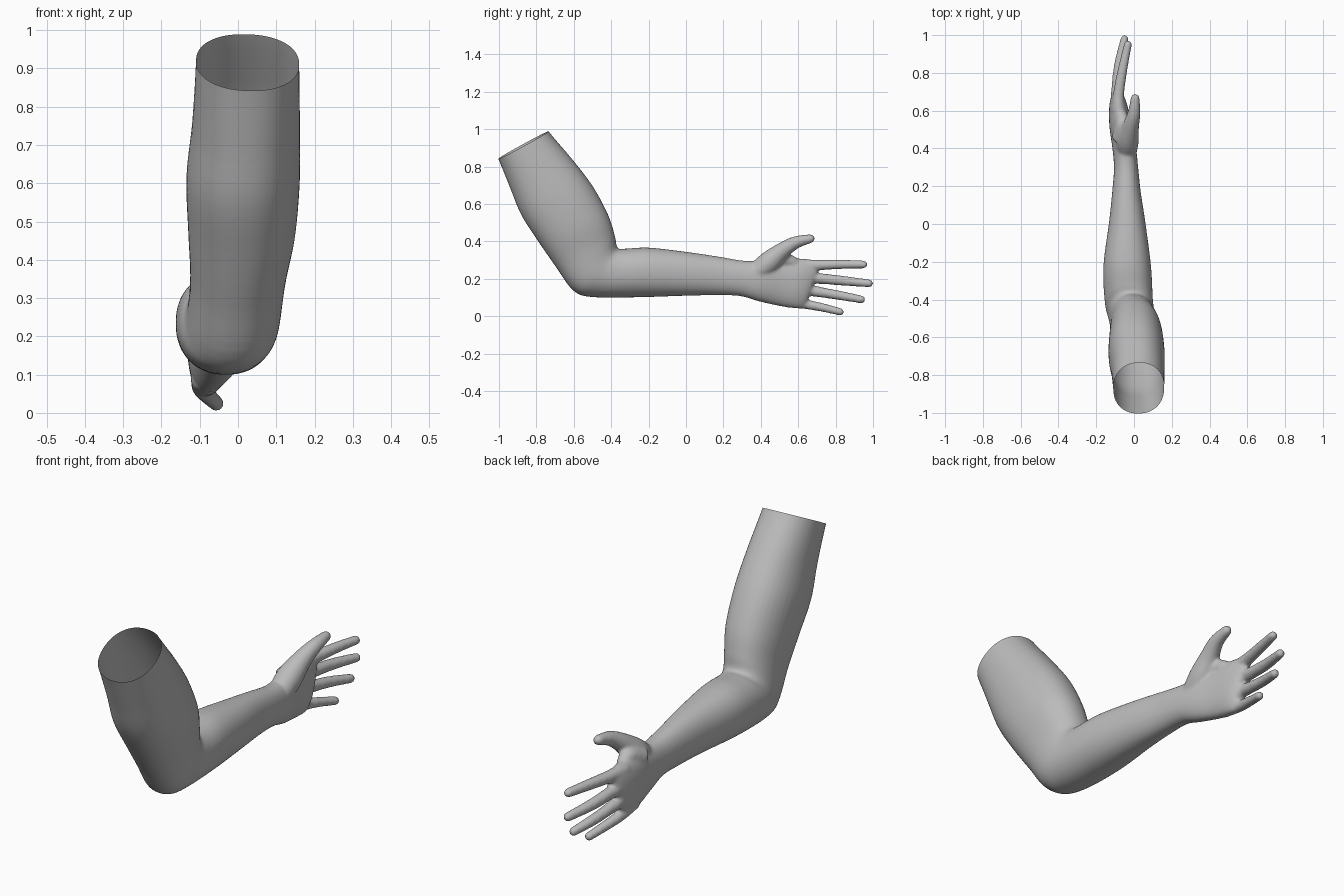
import bpy, bmesh, math
from mathutils import Vector

if "Cube" in bpy.data.objects:
    bpy.data.objects.remove(bpy.data.objects["Cube"])

bm = bmesh.new()
SEG = 40


def spline(rows, steps):
    """Catmull-Rom interpolation of rows of numbers."""
    out = []
    for i in range(len(rows) - 1):
        p0, p1 = rows[max(i - 1, 0)], rows[i]
        p2, p3 = rows[i + 1], rows[min(i + 2, len(rows) - 1)]
        for s in range(steps):
            t = s / steps
            out.append([0.5 * (2 * b + (c - a) * t + (2 * a - 5 * b + 4 * c - d) * t * t
                               + (3 * b - a - 3 * c + d) * t ** 3)
                        for a, b, c, d in zip(p0, p1, p2, p3)])
    return out + [list(rows[-1])]


def skin(rings):
    """Closed tube through rings of points."""
    vs = [[bm.verts.new(p) for p in r] for r in rings]
    for r, q in zip(vs, vs[1:]):
        for i in range(SEG):
            j = (i + 1) % SEG
            bm.faces.new((r[i], r[j], q[j], q[i]))
    bm.faces.new(vs[0][::-1])
    bm.faces.new(vs[-1])


def limb(rows, power=2.2, steps=5):
    """Rows: upper y, z; lower y, z; x min, x max."""
    rings = []
    for ay, az, by, bz, x0, x1 in spline(rows, steps):
        a, b = Vector(((x0 + x1) / 2, ay, az)), Vector(((x0 + x1) / 2, by, bz))
        ring = []
        for i in range(SEG):
            t = 2 * math.pi * i / SEG
            c, s = [math.copysign(abs(v) ** (2 / power), v) for v in (math.cos(t), math.sin(t))]
            ring.append((a + b) / 2 + (a - b) / 2 * c + Vector(((x1 - x0) / 2 * s, 0, 0)))
        rings.append(ring)
    skin(rings)


def finger(rows):
    """Rows: x, y, z, radius; rounded tip."""
    pts = spline(rows, 5)
    end = Vector(pts[-1][:3])
    d = (end - Vector(pts[-2][:3])).normalized()
    r = pts[-1][3]
    for k in range(1, 6):
        a = k * math.pi / 2 / 5.3
        pts.append([*(end + d * r * math.sin(a)), r * math.cos(a)])
    rings = []
    for i, p in enumerate(pts):
        t = (Vector(pts[min(i + 1, len(pts) - 1)][:3]) - Vector(pts[max(i - 1, 0)][:3])).normalized()
        u = Vector((1, 0, 0))
        u = (u - t * u.dot(t)).normalized()
        v = t.cross(u)
        rings.append([Vector(p[:3]) + p[3] * (u * math.cos(2 * math.pi * k / SEG)
                      + v * math.sin(2 * math.pi * k / SEG)) for k in range(SEG)])
    skin(rings)


# upper arm, elbow, forearm and palm
limb([
    (-0.79, 1.08, -1.05, 0.94, -0.11, 0.16),
    (-0.735, 0.99, -1.005, 0.845, -0.11, 0.16),
    (-0.60, 0.83, -0.938, 0.68, -0.12, 0.162),
    (-0.495, 0.69, -0.88, 0.54, -0.135, 0.162),
    (-0.415, 0.54, -0.79, 0.40, -0.13, 0.15),
    (-0.38, 0.43, -0.70, 0.27, -0.125, 0.125),
    (-0.365, 0.365, -0.60, 0.135, -0.135, 0.11),
    (-0.32, 0.362, -0.49, 0.102, -0.155, 0.10),
    (-0.195, 0.367, -0.25, 0.102, -0.162, 0.09),
    (0.02, 0.342, 0.0, 0.11, -0.132, 0.06),
    (0.18, 0.318, 0.17, 0.113, -0.115, 0.035),
    (0.31, 0.297, 0.29, 0.108, -0.106, 0.022),
    (0.42, 0.298, 0.39, 0.08, -0.115, 0.01),
    (0.53, 0.308, 0.50, 0.055, -0.13, -0.015),
    (0.63, 0.308, 0.58, 0.043, -0.132, -0.03),
    (0.685, 0.298, 0.62, 0.042, -0.125, -0.045),
    (0.715, 0.285, 0.64, 0.055, -0.11, -0.06),
])

# fingers: index, middle, ring, little
finger([(-0.085, 0.60, 0.27, 0.035), (-0.08, 0.70, 0.274, 0.029),
        (-0.058, 0.83, 0.278, 0.025), (-0.032, 0.95, 0.277, 0.021)])
finger([(-0.092, 0.60, 0.205, 0.036), (-0.092, 0.70, 0.203, 0.029),
        (-0.08, 0.84, 0.19, 0.026), (-0.05, 0.98, 0.176, 0.021)])
finger([(-0.092, 0.60, 0.145, 0.035), (-0.094, 0.69, 0.133, 0.028),
        (-0.08, 0.82, 0.112, 0.025), (-0.052, 0.938, 0.09, 0.021)])
finger([(-0.09, 0.53, 0.09, 0.034), (-0.094, 0.64, 0.065, 0.026),
        (-0.08, 0.73, 0.047, 0.023), (-0.056, 0.825, 0.024, 0.02)])
# thumb and its fleshy base
finger([(-0.04, 0.36, 0.22, 0.05), (-0.035, 0.44, 0.285, 0.06), (-0.018, 0.515, 0.35, 0.045),
        (0.0, 0.585, 0.394, 0.034), (0.006, 0.665, 0.415, 0.024)])
finger([(-0.07, 0.45, 0.27, 0.05), (-0.06, 0.52, 0.30, 0.042), (-0.065, 0.57, 0.29, 0.032)])

bmesh.ops.recalc_face_normals(bm, faces=bm.faces)
mesh = bpy.data.meshes.new("arm")
bm.to_mesh(mesh)
bm.free()
arm = bpy.data.objects.new("arm", mesh)
bpy.context.collection.objects.link(arm)

# fuse into one soft skin
fuse = arm.modifiers.new("fuse", 'REMESH')
fuse.mode = 'VOXEL'
fuse.voxel_size = 0.008
soft = arm.modifiers.new("soften", 'SMOOTH')
soft.factor = 0.5
soft.iterations = 7
dg = bpy.context.evaluated_depsgraph_get()
skinned = bpy.data.meshes.new_from_object(arm.evaluated_get(dg))
arm.modifiers.clear()
arm.data = skinned

# cut the shoulder end open
bm = bmesh.new()
bm.from_mesh(skinned)
bmesh.ops.bisect_plane(bm, geom=bm.verts[:] + bm.edges[:] + bm.faces[:], dist=1e-5,
                       plane_co=(0, -0.735, 0.99), plane_no=(0.04, -0.48, 0.877), clear_outer=True)
for f in bm.faces:
    f.smooth = True
bm.to_mesh(skinned)
bm.free()

grey = bpy.data.materials.new("plain grey")
grey.diffuse_color = (0.5, 0.5, 0.5, 1)
grey.use_nodes = True
grey.node_tree.nodes["Principled BSDF"].inputs["Base Color"].default_value = grey.diffuse_color
skinned.materials.clear()
skinned.materials.append(grey)
